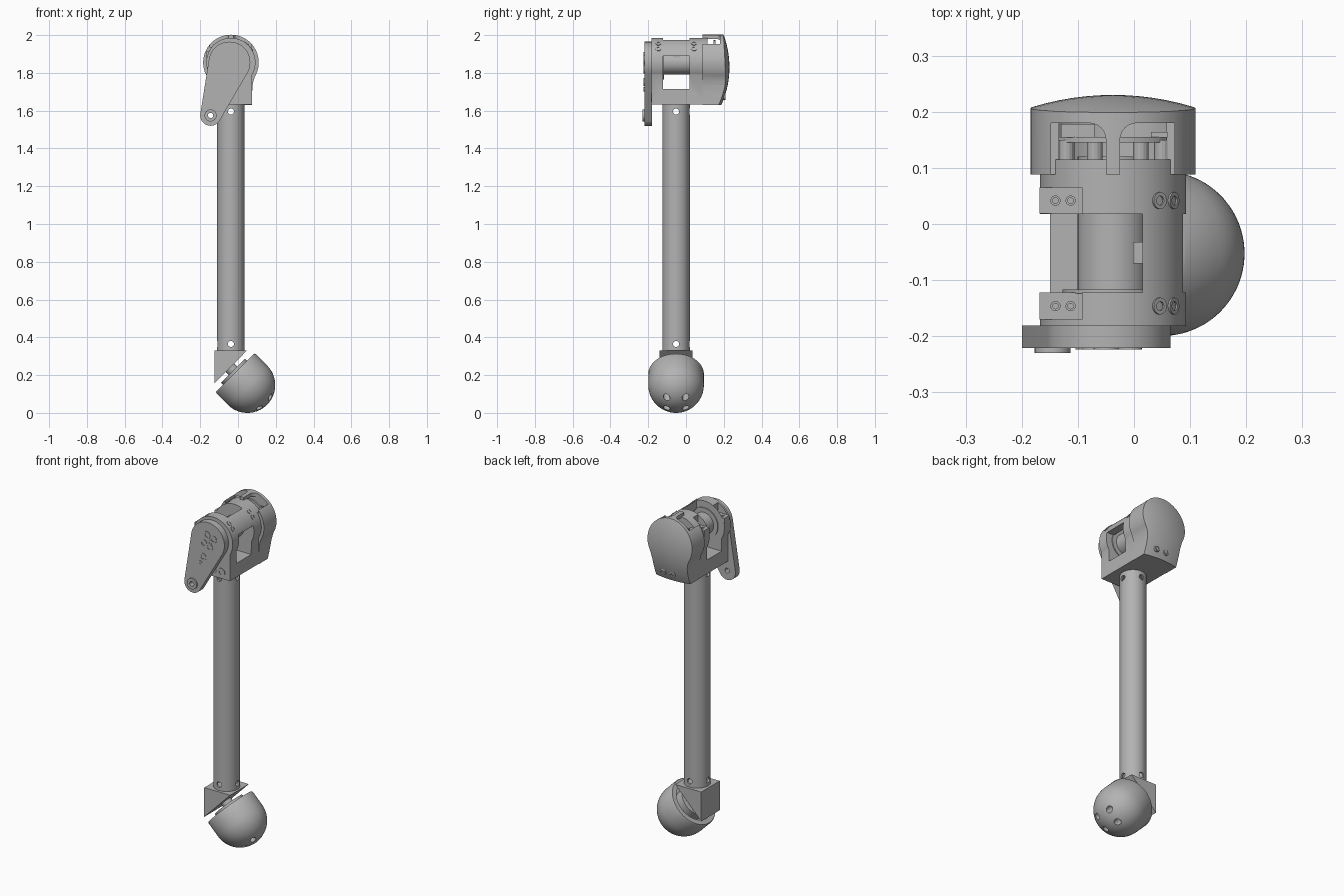
import bpy, bmesh
from math import pi, sin, cos, acos, atan2, hypot, radians, sqrt
from mathutils import Vector, Matrix

if "Cube" in bpy.data.objects:
    bpy.data.objects.remove(bpy.data.objects["Cube"])

grey = bpy.data.materials.new("machine grey")
grey.use_nodes = True
colour = (0.45, 0.45, 0.45, 1)
grey.diffuse_color = colour
grey.node_tree.nodes["Principled BSDF"].inputs["Base Color"].default_value = colour

CX, CY, CZ = -0.0375, -0.0525, 1.855   # leg axis and motor height
FRONT, BACK = Vector((0, -1, 0)), Vector((0, 1, 0))


def finish(bm, name):
    bmesh.ops.recalc_face_normals(bm, faces=bm.faces)
    mesh = bpy.data.meshes.new(name)
    bm.to_mesh(mesh)
    bm.free()
    mesh.materials.append(grey)
    ob = bpy.data.objects.new(name, mesh)
    bpy.context.collection.objects.link(ob)
    return ob


def smooth(ob):
    bpy.ops.object.select_all(action='DESELECT')
    ob.select_set(True)
    bpy.context.view_layer.objects.active = ob
    bpy.ops.object.shade_smooth_by_angle(angle=radians(30))


def prism(name, pts, lo, hi, plane="XZ"):
    """Extrude an outline along y (XZ) or z (XY)."""
    bm = bmesh.new()
    put = (lambda a, b, c: (a, c, b)) if plane == "XZ" else (lambda a, b, c: (a, b, c))
    face = bm.faces.new([bm.verts.new(put(a, b, lo)) for a, b in pts])
    out = bmesh.ops.extrude_face_region(bm, geom=[face])["geom"]
    verts = [v for v in out if isinstance(v, bmesh.types.BMVert)]
    bmesh.ops.translate(bm, verts=verts, vec=put(0, 0, hi - lo))
    return finish(bm, name)


def box(name, x0, x1, y0, y1, z0, z1):
    return prism(name, [(x0, z0), (x1, z0), (x1, z1), (x0, z1)], y0, y1)


def lathe(name, profile, loc, axis, steps=48):
    """Spin an (radius, height) profile about an axis."""
    bm = bmesh.new()
    vs = [bm.verts.new((r, 0, h)) for r, h in profile]
    es = [bm.edges.new(p) for p in zip(vs, vs[1:])]
    bmesh.ops.spin(bm, geom=vs + es, cent=(0, 0, 0), axis=(0, 0, 1), angle=2 * pi, steps=steps)
    bmesh.ops.remove_doubles(bm, verts=bm.verts, dist=1e-5)
    turn = Vector(axis).to_track_quat('Z', 'Y').to_matrix().to_4x4()
    bmesh.ops.transform(bm, matrix=Matrix.Translation(loc) @ turn, verts=bm.verts)
    return finish(bm, name)


def rod(name, r, loc, axis, length, steps=48):
    return lathe(name, [(0, 0), (r, 0), (r, length), (0, length)], loc, axis, steps)


def screw(name, loc, axis, r=0.018):
    ob = lathe(name, [(0, -.01), (r, -.01), (r, .003), (r * .55, .003), (r * .55, -.006), (0, -.006)],
               loc, axis, 20)
    smooth(ob)


def cut(ob, cutters, op='DIFFERENCE'):
    for c in cutters:
        m = ob.modifiers.new("cut", 'BOOLEAN')
        m.operation, m.solver, m.object = op, 'EXACT', c
        bpy.context.view_layer.objects.active = ob
        bpy.ops.object.modifier_apply(modifier=m.name)
        bpy.data.objects.remove(c)
    return ob


def arc(cx, cy, r, a0, a1, n):
    return [(cx + r * cos(a0 + (a1 - a0) * i / n), cy + r * sin(a0 + (a1 - a0) * i / n)) for i in range(n + 1)]


# hollow leg tube with cross-drilled ends
leg = rod("leg_tube", 0.0725, (CX, CY, 0.33), (0, 0, 1), 1.31, 64)
holes = [rod("bore", 0.062, (CX, CY, 0.3), (0, 0, 1), 1.4)]
for z in (0.365, 1.595):
    holes += [rod("hole", 0.016, (CX, CY - .2, z), (0, 1, 0), 0.4, 20),
              rod("hole", 0.016, (CX - .2, CY, z), (1, 0, 0), 0.4, 20)]
smooth(cut(leg, holes))

# ankle wedge
prism("ankle_wedge", [(-.125, .155), (.047, .33), (-.125, .33)], CY - .0875, CY + .0875)

# ball foot, tilted, with a recessed mouth and four drilled holes
up = Vector((-1, 0, 1)).normalized()
side = Vector((1, 0, 1)).normalized()
centre = Vector((0.05, CY, 0.147))
R = 0.147
profile = [(0, .05), (.115, .05), (.115, .092), (R - .004, .092), (R, .085)]
profile += [(R * cos(a), -R * sin(a)) for a in [pi / 2 * i / 20 for i in range(20)]] + [(0, -R)]
foot = lathe("ball_foot", profile, centre, up, 64)
drills = [rod("drill", 0.018, centre + side * (.04 * s) + BACK * (.05 * t) - up * .085, -up, 0.2, 20)
          for s in (-1, 1) for t in (-1, 1)]
smooth(cut(foot, drills))
for name, r, lo, hi in (("foot_sensor_disc", .09, .045, .108), ("foot_pin", .032, .1, .14)):
    smooth(rod(name, r, centre + up * lo, up, hi - lo))

# knee bracket: two rings on a base, joined by one upper bar
W = 0.112
outline = [(CX + W, 1.632)] + arc(CX, CZ, .13, -pi / 6, 7 * pi / 6, 56) + [(CX - W, 1.632)]
bracket = prism("knee_bracket", outline, -.182, .115)
opening = [(-.4, 1.715), (.4, 1.715), (.4, 1.89), (.015, 1.89), (.015, 2.2), (-.4, 2.2)]
cutters = [prism("opening", opening, -.122, .018),
           rod("clearance", .085, (CX, -.122, CZ), BACK, .14)]
tabs = [(-.17, -.1225), (.0185, .065)]
cutters += [box("seat_cut", -.3, -.093, y0, y1, 1.905, 2.1) for y0, y1 in tabs]
smooth(cut(bracket, cutters))
for y0, y1 in tabs:
    box("clamp_tab", -.168, -.093, y0, y1, 1.86, 1.915)
    ym = (y0 + y1) / 2
    for x in (-.14, -.113):
        screw("tab_screw", (x, ym, 1.915), (0, 0, 1), .009)
    for dx in (.0825, .1075):
        out = Vector((dx, 0, sqrt(.13 ** 2 - dx ** 2)))
        screw("bar_screw", Vector((CX, ym, CZ)) + out, out, .015)

# motor core and its lip
smooth(rod("motor_core", .063, (CX, -.18, CZ), BACK, .3))
smooth(rod("motor_lip", .09, (CX, -.124, CZ), BACK, .007))
box("core_key", -.002, .02, -.07, -.032, 1.88, 1.93)

# rear cover with domed back and two top windows
C = .1125
flare = [(C, 1.63), (C, 1.70), (.115, 1.735), (.120, 1.76)]
outline = [(CX + x, z) for x, z in flare] + arc(CX, CZ, R, -pi / 6, 7 * pi / 6, 64)
outline += [(CX - x, z) for x, z in reversed(flare)]
cover = prism("rear_cover", outline, .088, .26)
bm = bmesh.new()
bmesh.ops.create_uvsphere(bm, u_segments=128, v_segments=64, radius=.49)
bmesh.ops.translate(bm, verts=bm.verts, vec=(CX, -.26, 1.83))
cut(cover, [finish(bm, "dome")], 'INTERSECT')
cutters = [rod("cavity", .125, (CX, .115, CZ), BACK, .068)]
for s in (-1, 1):
    win = [(.11, 0), (.11, .18)] + arc(.0425, .15, .03, pi / 2, pi, 6) + [(.0125, 0)]
    cutters.append(prism("window", [(CX + s * x, y) for x, y in win], 1.935, 2.2, "XY"))
smooth(cut(cover, cutters))
for x in (.008, -.055):
    screw("cover_screw", (x, .206, 1.675), BACK)

# electronics behind the windows
smooth(rod("circuit_board", .118, (CX, .145, CZ), BACK, .01))
box("board_connector", -.13, -.07, .154, .178, 1.91, 1.95)
box("board_chip", .03, .06, .154, .164, 1.90, 1.94)
for x in (-.12, -.07, .012, .05):
    rod("standoff", .014, (x, .11, 1.925), BACK, .04, 16)

# crank arm on the front
top, low, r1, r2 = Vector((-.045, CZ)), Vector((-.145, 1.575)), .11, .055
d = low - top
aim, a = atan2(d.y, d.x), acos((r1 - r2) / d.length)
outline = arc(*top, r1, aim + a, aim + 2 * pi - a, 40) + arc(*low, r2, aim - a, aim + a, 24)
crank = prism("crank_arm", outline, -.221, -.181)
crank = cut(crank, [rod("pivot_hole", .014, (low.x, -.3, low.y), BACK, .2, 24)])
smooth(crank)
smooth(lathe("pivot_boss", [(.014, 0), (.032, 0), (.032, .012), (.014, .012), (.014, 0)],
             (low.x, -.218, low.y), FRONT, 32))
for x, z in ((-.05, 1.889), (-.008, 1.873), (-.071, 1.835), (-.034, 1.82), (-.077, 1.752)):
    screw("crank_screw", (x, -.221, z), FRONT, .022)
for x, z in ((-.093, 1.713), (-.03, 1.85)):
    screw("crank_pin", (x, -.221, z), FRONT, .011)
for x in (-.04, .018):
    screw("bracket_screw", (x, -.182, 1.67), FRONT, .024)
